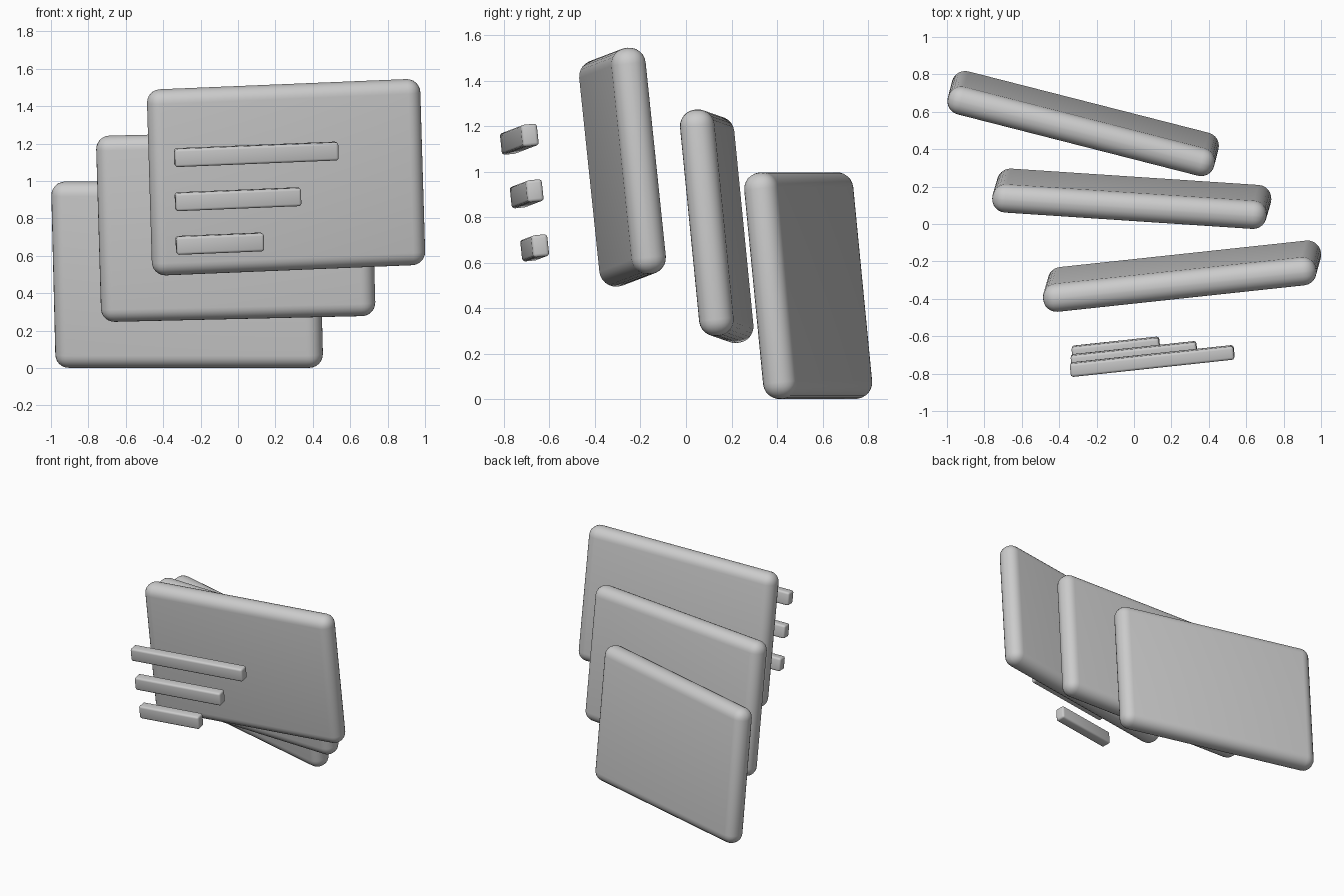
import bpy, bmesh
from mathutils import Euler

if "Cube" in bpy.data.objects:
    bpy.data.objects.remove(bpy.data.objects["Cube"])

grey = bpy.data.materials.new("light grey")
grey.diffuse_color = (0.6, 0.6, 0.6, 1)
grey.use_nodes = True
grey.node_tree.nodes["Principled BSDF"].inputs["Base Color"].default_value = grey.diffuse_color


def rounded_slab(name, size, centre, rotation, radius, segments):
    """Box with rounded edges, tilted into place."""
    bm = bmesh.new()
    bmesh.ops.create_cube(bm, size=1)
    bmesh.ops.scale(bm, vec=size, verts=bm.verts)
    bmesh.ops.bevel(bm, geom=bm.edges[:], offset=radius, segments=segments,
                    profile=0.5, affect='EDGES', clamp_overlap=True)
    mesh = bpy.data.meshes.new(name)
    bm.to_mesh(mesh)
    bm.free()
    mesh.materials.append(grey)
    obj = bpy.data.objects.new(name, mesh)
    bpy.context.collection.objects.link(obj)
    obj.location = centre
    obj.rotation_euler = Euler(rotation)
    bpy.ops.object.select_all(action='DESELECT')
    obj.select_set(True)
    bpy.context.view_layer.objects.active = obj
    bpy.ops.object.shade_smooth_by_angle(angle=0.6)
    return obj


# Three fanned cards, leaning forward, from back to front
CARD = (1.47, 0.152, 1.0)
cards = [
    ("back_card", (-0.272, 0.537, 0.499), (0.1, 0.0, -0.25)),
    ("middle_card", (-0.012, 0.135, 0.76), (0.1, -0.023, -0.066)),
    ("front_card", (0.257, -0.279, 1.02), (0.1, -0.041, 0.107)),
]
for name, centre, rot in cards:
    rounded_slab(name, CARD, centre, rot, 0.072, 6)

# Three text-line bars floating parallel to the front card
bars = [
    ("top_bar", 0.88, (0.0975, -0.7325, 1.1425)),
    ("middle_bar", 0.675, (0.0, -0.70, 0.9025)),
    ("bottom_bar", 0.47, (-0.097, -0.665, 0.665)),
]
for name, length, centre in bars:
    rounded_slab(name, (length, 0.072, 0.097), centre, (0.1, -0.041, 0.107), 0.014, 3)
